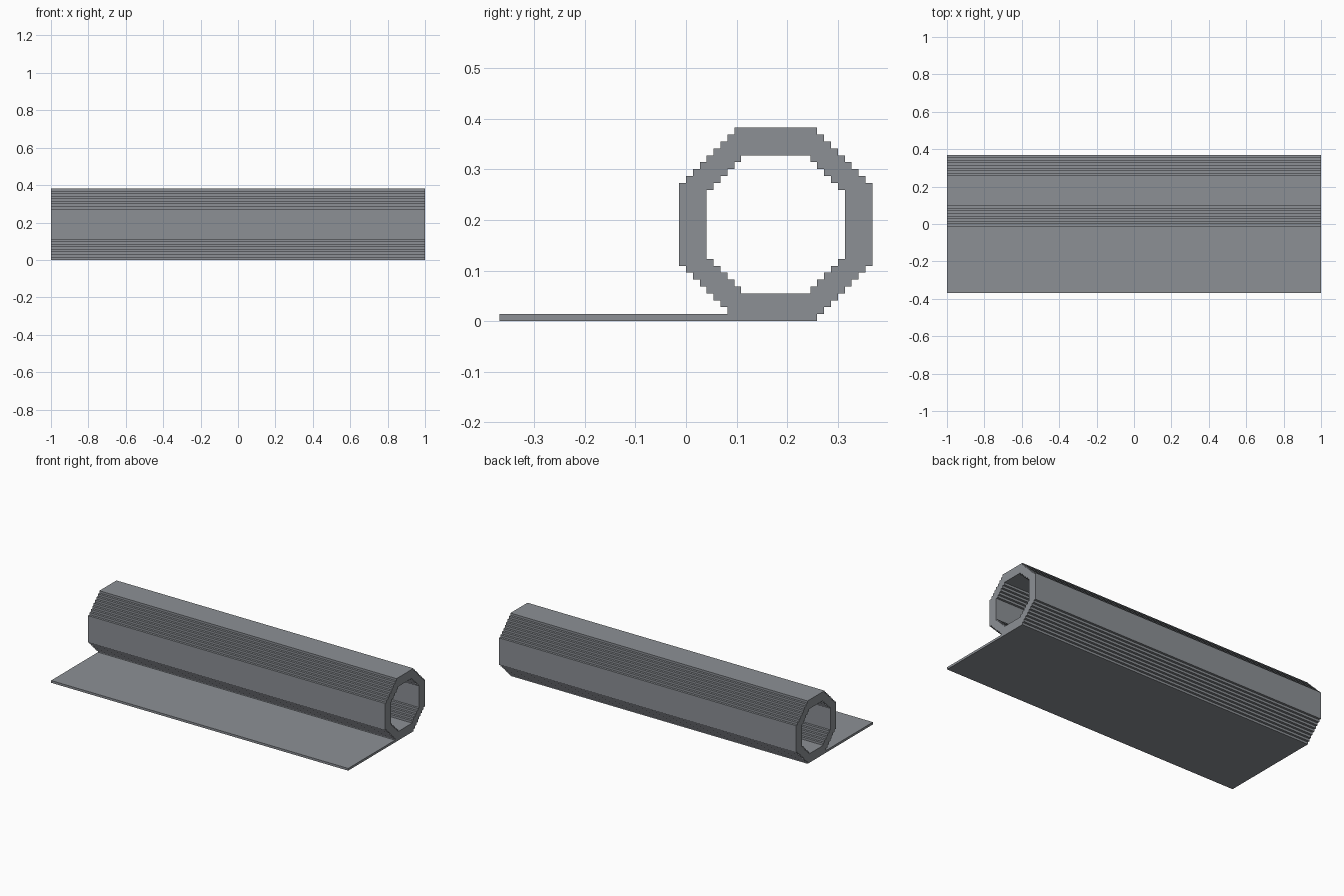
import bpy
import bmesh
import math

default = bpy.data.objects.get("Cube")
if default:
    bpy.data.objects.remove(default, do_unlink=True)

U = 2 / 146.4        # edge of one grid step
HALF_LENGTH = 1.0
CENTRE_Y, CENTRE_Z = 13 * U, 14 * U

grey = bpy.data.materials.new("cool_grey")
grey.use_nodes = True
colour = (0.262, 0.279, 0.300, 1)
grey.diffuse_color = colour
grey.node_tree.nodes["Principled BSDF"].inputs["Base Color"].default_value = colour


def stepped_octagon(flat, radius):
    """Octagon outline whose diagonals are unit stair steps."""
    quarter = []
    for i in range(radius - flat):
        quarter += [(flat + i, radius - i), (flat + i, radius - i - 1)]
    quarter.append((radius, flat))
    outline = []
    for _ in range(4):
        outline += quarter
        quarter = [(y, -x) for x, y in quarter]
    return outline


# Rolled tube: outer and inner stepped outlines, extruded along x
curve = bpy.data.curves.new("rolled_tube", 'CURVE')
curve.dimensions = '2D'
curve.fill_mode = 'BOTH'
curve.extrude = HALF_LENGTH
for flat, radius in ((6, 14), (5, 10)):
    points = stepped_octagon(flat, radius)
    spline = curve.splines.new('POLY')
    spline.points.add(len(points) - 1)
    for point, (y, z) in zip(spline.points, points):
        point.co = (y * U, z * U, 0, 1)
    spline.use_cyclic_u = True
    spline.use_smooth = False
curve.materials.append(grey)
tube = bpy.data.objects.new("rolled_tube", curve)
bpy.context.collection.objects.link(tube)
tube.location = (0, CENTRE_Y, CENTRE_Z)
tube.rotation_euler = (math.pi / 2, 0, math.pi / 2)

bpy.ops.object.select_all(action='DESELECT')
tube.select_set(True)
bpy.context.view_layer.objects.active = tube
bpy.ops.object.convert(target='MESH')
tube = bpy.context.object

# Weld the caps to the walls and keep the faces flat
bm = bmesh.new()
bm.from_mesh(tube.data)
bmesh.ops.remove_doubles(bm, verts=bm.verts, dist=U / 100)
bmesh.ops.recalc_face_normals(bm, faces=bm.faces)
for face in bm.faces:
    face.smooth = False
bm.to_mesh(tube.data)
bm.free()

# Flat sheet lying on the ground in front of the roll
front, back = -27 * U, 7 * U
bpy.ops.mesh.primitive_cube_add(size=1, location=(0, (front + back) / 2, U / 2))
sheet = bpy.context.object
sheet.name = "flat_sheet"
sheet.scale = (2 * HALF_LENGTH, back - front, U)
sheet.data.materials.append(grey)
